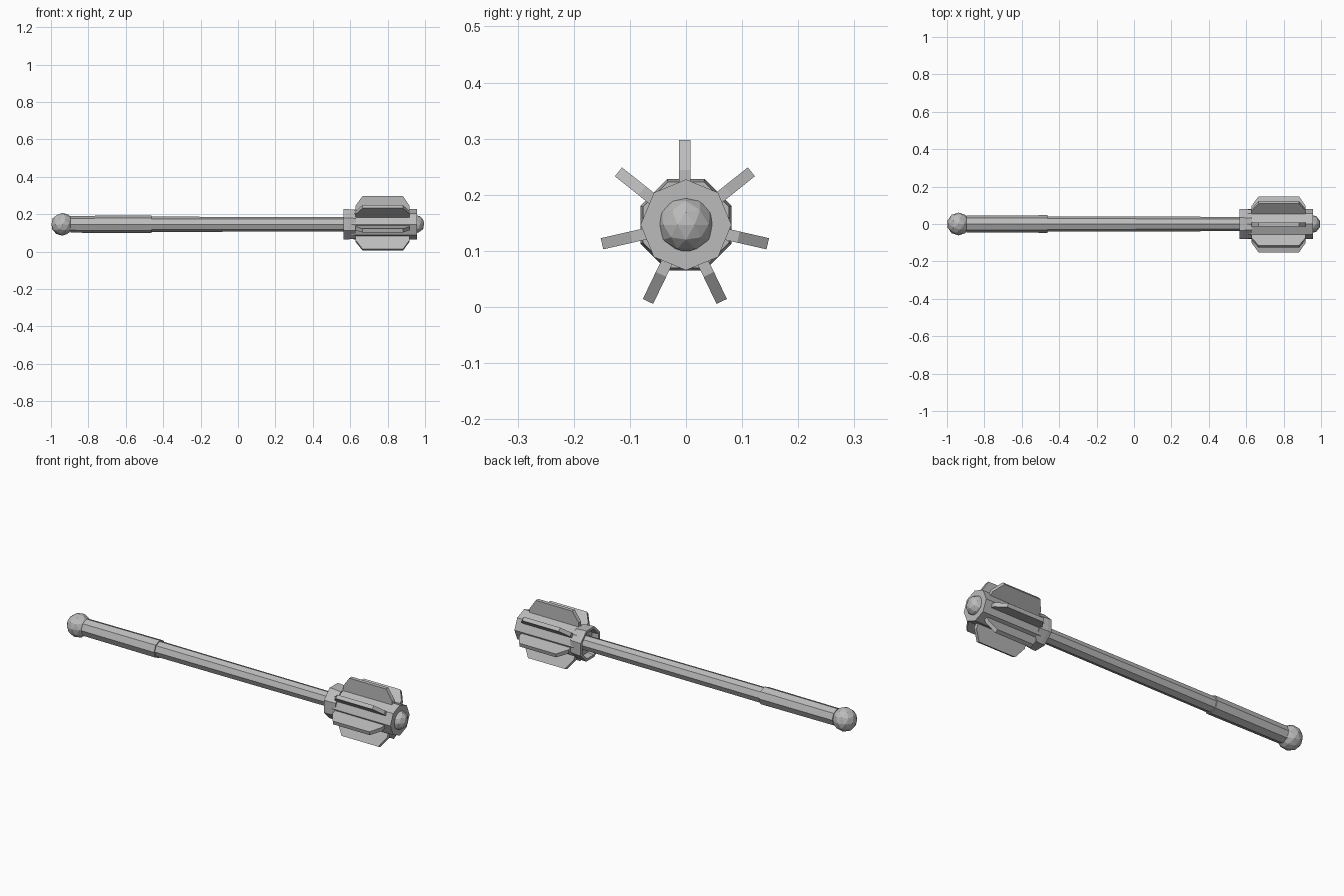
import bpy, bmesh, math
from mathutils import Matrix

if "Cube" in bpy.data.objects:
    bpy.data.objects.remove(bpy.data.objects["Cube"])

ZC = 0.1465   # height of the mace axis
N = 8         # sides of the handle and head

steel = bpy.data.materials.new("grey steel")
steel.diffuse_color = (0.5, 0.5, 0.5, 1)
steel.use_nodes = True
steel.node_tree.nodes["Principled BSDF"].inputs["Base Color"].default_value = steel.diffuse_color


def finish(bm, name):
    bmesh.ops.recalc_face_normals(bm, faces=bm.faces)
    me = bpy.data.meshes.new(name)
    bm.to_mesh(me)
    bm.free()
    me.materials.append(steel)
    ob = bpy.data.objects.new(name, me)
    ob.location = (0, 0, ZC)
    bpy.context.collection.objects.link(ob)
    return ob


def lathe(name, profile, turn=0.0):
    """Octagonal turning along x from (x, radius) points, capped at both ends."""
    bm = bmesh.new()
    rings = []
    for x, r in profile:
        rings.append([bm.verts.new((x, r * math.cos(turn + i * math.tau / N),
                                    r * math.sin(turn + i * math.tau / N)))
                      for i in range(N)])
    for a, b in zip(rings, rings[1:]):
        for i in range(N):
            j = (i + 1) % N
            bm.faces.new((a[i], a[j], b[j], b[i]))
    bm.faces.new(rings[0])
    bm.faces.new(rings[-1])
    return finish(bm, name)


def ball(name, x, r):
    bm = bmesh.new()
    bmesh.ops.create_icosphere(bm, subdivisions=2, radius=r,
                               matrix=Matrix.Translation((x, 0, 0)))
    return finish(bm, name)


# Handle
ball("pommel", -0.939, 0.061)
lathe("grip", [(-0.895, 0.045), (-0.463, 0.047)])
lathe("shaft", [(-0.48, 0.041), (0.64, 0.038)])

# Head: collar with a recessed back, octagonal core, rounded tip
lathe("collar", [(0.60, 0.035), (0.60, 0.070), (0.565, 0.074), (0.565, 0.088),
                 (0.585, 0.088), (0.63, 0.083)], math.pi / N)
lathe("head_core", [(0.605, 0.080), (0.957, 0.081)])
ball("head_tip", 0.947, 0.050)

# Seven radial fins
fin_profile = [(0.628, 0.04), (0.628, 0.098), (0.666, 0.1515),
               (0.882, 0.1515), (0.918, 0.098), (0.918, 0.04)]
T = 0.0102
for k in range(7):
    bm = bmesh.new()
    sides = [[bm.verts.new((x, s * T, r)) for x, r in fin_profile] for s in (-1, 1)]
    for s in sides:
        bm.faces.new(s)
    n = len(fin_profile)
    for i in range(n):
        j = (i + 1) % n
        bm.faces.new((sides[0][i], sides[0][j], sides[1][j], sides[1][i]))
    bm.transform(Matrix.Translation((0, -0.002, 0)) @ Matrix.Rotation(k * math.tau / 7, 4, 'X'))
    finish(bm, f"fin_{k + 1}")
